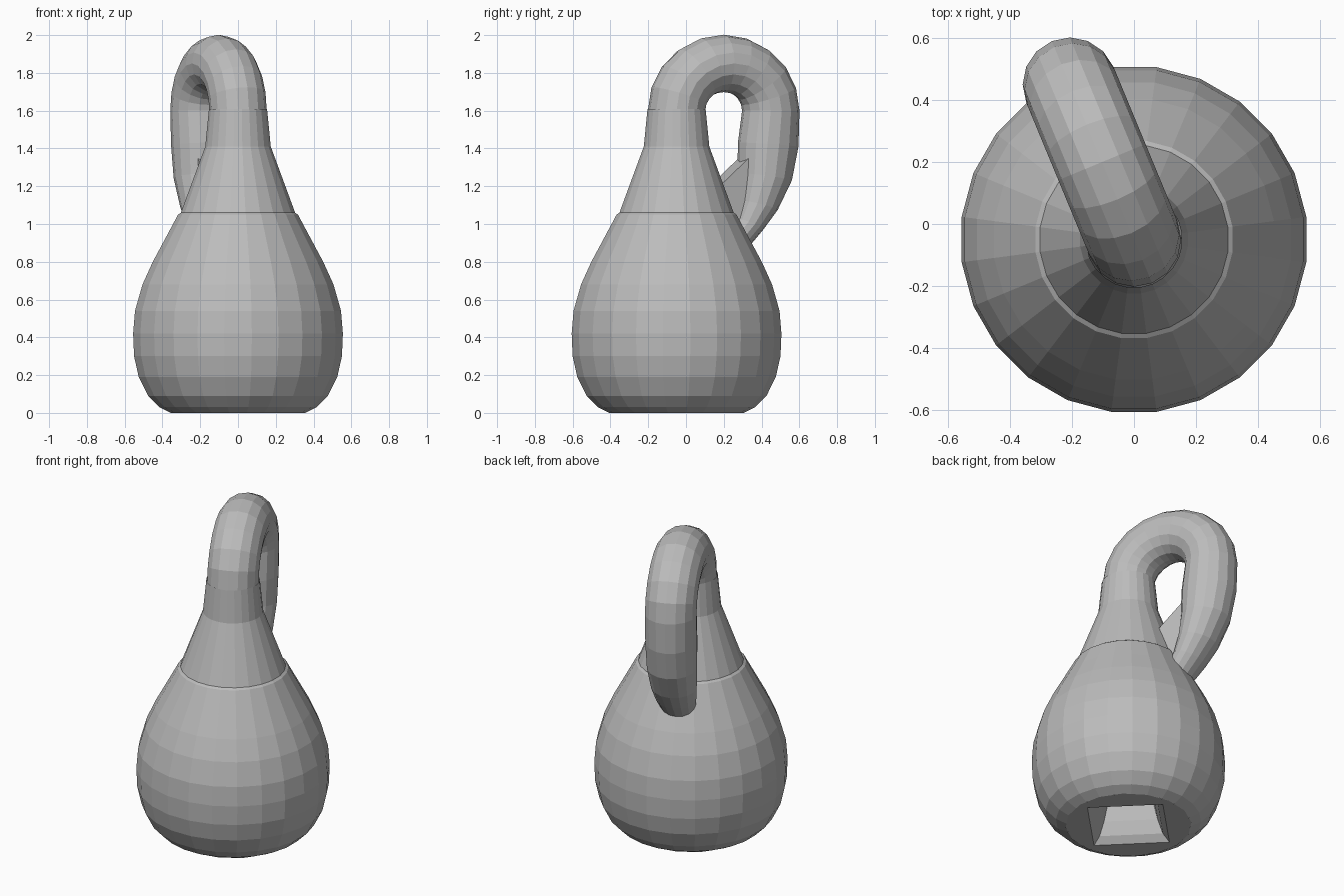
import bpy, bmesh
from math import sin, cos, pi, radians
from mathutils import Vector

cube = bpy.data.objects.get("Cube")
if cube:
    bpy.data.objects.remove(cube, do_unlink=True)

grey = bpy.data.materials.new("plain_grey")
grey.use_nodes = True
color = (0.5, 0.5, 0.5, 1)
grey.diffuse_color = color
grey.node_tree.nodes["Principled BSDF"].inputs["Base Color"].default_value = color

AXIS = Vector((0, -0.05, 0))          # vertical axis of the bottle
AZ = radians(112.5)                   # direction in which the neck bends
OUT = Vector((cos(AZ), sin(AZ), 0))
SIDE = Vector((sin(AZ), -cos(AZ), 0))
UP = Vector((0, 0, 1))


def loft(name, rings):
    """Skin a list of equally long rings of points."""
    bm = bmesh.new()
    loops = [[bm.verts.new(p) for p in ring] for ring in rings]
    for a, b in zip(loops, loops[1:]):
        for i in range(len(a)):
            j = (i + 1) % len(a)
            bm.faces.new((a[i], a[j], b[j], b[i]))
    return finish(name, bm)


def finish(name, bm):
    bmesh.ops.recalc_face_normals(bm, faces=bm.faces)
    mesh = bpy.data.meshes.new(name)
    bm.to_mesh(mesh)
    bm.free()
    mesh.materials.append(grey)
    ob = bpy.data.objects.new(name, mesh)
    bpy.context.collection.objects.link(ob)
    return ob


# Bottle body: turned profile of (radius, height)
profile = [(.36, 0), (.42, .03), (.48, .09), (.53, .19), (.555, .3), (.56, .42),
           (.55, .54), (.51, .68), (.455, .8), (.39, .92), (.32, 1.05),
           (.305, 1.06), (.175, 1.41), (.155, 1.61)]
N = 24
loft("bottle_body", [[AXIS + Vector((r * cos(2 * pi * (i + .5) / N), r * sin(2 * pi * (i + .5) / N), z))
                      for i in range(N)] for r, z in profile])


# Bent neck: rings given by reach, height, turn, depth radius, width radius, squareness
def ring(s, z, turn, depth, width, square=0.0):
    n = -cos(turn) * OUT + sin(turn) * UP
    pts = []
    for i in range(16):
        t = 2 * pi * i / 16
        a = AZ - t
        k = 1 + square * (1 / (abs(cos(a)) + abs(sin(a))) - 1)
        pts.append(AXIS + OUT * s + UP * z + k * (n * cos(t) * depth + SIDE * sin(t) * width))
    return pts


R = .27
arch = [ring(R - R * cos(pi * i / 10), 1.6 + .25 * sin(pi * i / 10), pi * i / 10, .152, .152)
        for i in range(11)]
down = [(.525, 1.42, 4, .162, .152), (.505, 1.25, 8, .145, .148), (.455, 1.1, 14, .115, .135),
        (.40, 1.0, 22, .09, .12), (.32, .9, 30, .08, .1), (.16, .7, 30, .08, .09),
        (.04, .5, 15, .09, .09)]
arch += [ring(s, z, pi + radians(t), d, w) for s, z, t, d, w in down]
# Square mouth flaring into the flat foot
for z, r, sq in [(.3, .16, 1), (.12, .22, 1), (.04, .26, 1), (0, .31, 1), (0, .365, 0)]:
    arch.append(ring(0, z, pi, r, r, sq))
loft("bent_neck", arch)

# Web between the body and the returning neck
web = [(.2, 1.2), (.24, 1.22), (.42, 1.38), (.46, 1.05), (.42, .95), (.2, .95)]
loft_rings = [[AXIS + OUT * s + UP * z + SIDE * w for s, z in web] for w in (-.07, .07)]
ob = loft("joint_web", loft_rings)
bm = bmesh.new()
bm.from_mesh(ob.data)
bmesh.ops.holes_fill(bm, edges=bm.edges)
bmesh.ops.recalc_face_normals(bm, faces=bm.faces)
bm.to_mesh(ob.data)
bm.free()
